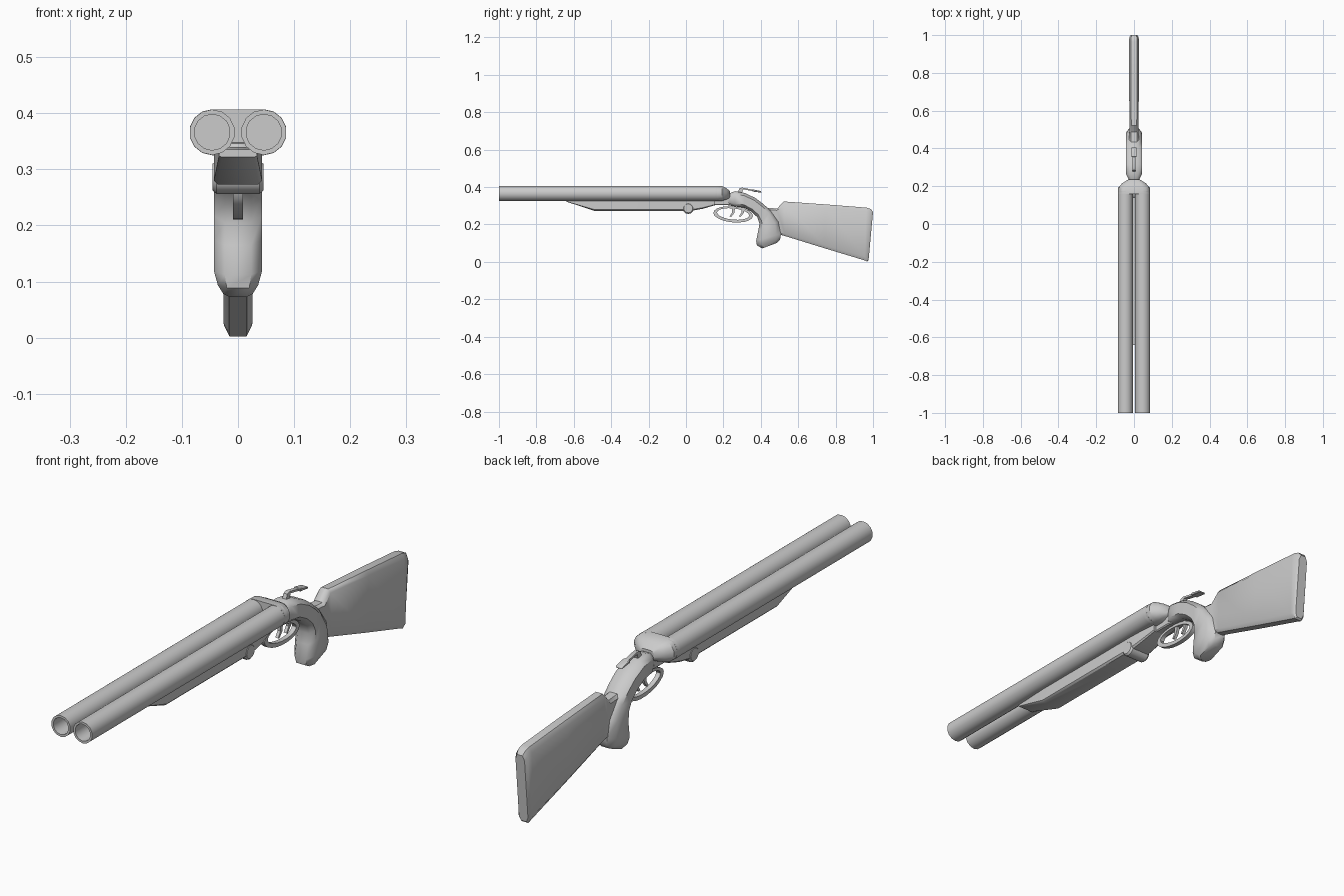
import bpy, bmesh, math

if "Cube" in bpy.data.objects:
    bpy.data.objects.remove(bpy.data.objects["Cube"])


def finish(name, bm, angle=35):
    bmesh.ops.recalc_face_normals(bm, faces=bm.faces)
    me = bpy.data.meshes.new(name)
    bm.to_mesh(me)
    bm.free()
    ob = bpy.data.objects.new(name, me)
    bpy.context.collection.objects.link(ob)
    bpy.ops.object.select_all(action='DESELECT')
    bpy.context.view_layer.objects.active = ob
    ob.select_set(True)
    bpy.ops.object.shade_smooth_by_angle(angle=math.radians(angle))
    return ob


def loft(name, rings, angle=35, closed=False):
    """Skin a list of equal-sized rings of points; cap the ends unless closed."""
    bm = bmesh.new()
    loops = [[bm.verts.new(p) for p in r] for r in rings]
    n = len(loops[0])
    pairs = list(zip(loops, loops[1:])) + ([(loops[-1], loops[0])] if closed else [])
    for a, b in pairs:
        for i in range(n):
            j = (i + 1) % n
            bm.faces.new((a[i], a[j], b[j], b[i]))
    if not closed:
        bm.faces.new(loops[0])
        bm.faces.new(loops[-1])
    return finish(name, bm, angle)


def section(yt, zt, yb, zb, w, cx=0.6, cu=0.8):
    """Chamfered section spanning a top point and a bottom point, half width w."""
    pts = [(-cx, 1), (cx, 1), (1, cu), (1, -cu), (cx, -1), (-cx, -1), (-1, -cu), (-1, cu)]
    return [(x * w, (yt + yb) / 2 + u * (yt - yb) / 2, (zt + zb) / 2 + u * (zt - zb) / 2)
            for x, u in pts]


def circle(y, r, cx, cz, n=14):
    return [(cx + r * math.cos(math.tau * (i + 0.5) / n), y,
             cz + r * math.sin(math.tau * (i + 0.5) / n)) for i in range(n)]


def stadium(y, w, h, cz, n=7):
    """Wide section with half-round ends."""
    pts = []
    for s in (1, -1):
        for i in range(n + 1):
            a = -math.pi / 2 + math.pi * i / n
            pts.append((s * (w - h + h * math.cos(a)), y, cz + s * h * math.sin(a)))
    return pts


def extrude(name, profile, w, bevel=0.0):
    """Extrude a yz outline to half width w."""
    bm = bmesh.new()
    f = bm.faces.new([bm.verts.new((-w, y, z)) for y, z in profile])
    new = bmesh.ops.extrude_face_region(bm, geom=[f])['geom']
    bmesh.ops.translate(bm, vec=(2 * w, 0, 0),
                        verts=[v for v in new if isinstance(v, bmesh.types.BMVert)])
    if bevel:
        bmesh.ops.bevel(bm, geom=bm.edges[:], offset=bevel, segments=1, affect='EDGES')
    return finish(name, bm)


# Hollow barrels
for side, x in (("left", -0.046), ("right", 0.046)):
    loft(side + "_barrel", [circle(y, r, x, 0.366) for y, r in
                            ((0.175, 0.0405), (-1, 0.0405), (-1, 0.032), (-0.85, 0.032))])

# Breech block closing the barrels
loft("breech_block", [stadium(y, w, h, z) for y, w, h, z in (
    (0.158, 0.087, 0.041, 0.366), (0.192, 0.085, 0.040, 0.366),
    (0.216, 0.063, 0.030, 0.364), (0.235, 0.032, 0.018, 0.360))])

# Fore-end under the barrels
loft("fore_end", [section(y, t, y, b, w, 0.85, 0.8) for y, t, b, w in (
    (-0.64, 0.335, 0.322, 0.034), (-0.49, 0.34, 0.273, 0.043),
    (0.03, 0.34, 0.273, 0.043), (0.09, 0.34, 0.284, 0.040), (0.155, 0.34, 0.303, 0.032))])

# Hinge pin drum
bm = bmesh.new()
rings = []
for x, r in ((-0.045, 0.024), (-0.038, 0.03), (0.038, 0.03), (0.045, 0.024)):
    rings.append([(x, 0.012 + r * math.cos(math.tau * i / 12),
                   0.286 + r * math.sin(math.tau * i / 12)) for i in range(12)])
bm.free()
loft("hinge_drum", rings)

# Receiver between breech and grip
extrude("receiver", [(0.14, 0.345), (0.27, 0.365), (0.27, 0.295), (0.225, 0.303),
                     (0.14, 0.303)], 0.022, 0.004)

# Pistol grip
loft("grip", [section(*s, 0.55, 0.62) for s in (
    (0.228, 0.365, 0.228, 0.306, 0.024), (0.262, 0.378, 0.262, 0.296, 0.041),
    (0.315, 0.368, 0.310, 0.290, 0.043), (0.37, 0.342, 0.350, 0.268, 0.043),
    (0.41, 0.312, 0.382, 0.238, 0.043), (0.455, 0.272, 0.393, 0.205, 0.043),
    (0.495, 0.215, 0.386, 0.165, 0.043), (0.508, 0.15, 0.375, 0.112, 0.043),
    (0.503, 0.118, 0.379, 0.088, 0.036), (0.487, 0.102, 0.408, 0.072, 0.026))], 50)

# Shoulder stock
loft("stock", [section(*s, 0.6, 0.86) for s in (
    (0.43, 0.290, 0.46, 0.155, 0.026), (0.487, 0.285, 0.49, 0.149, 0.025),
    (0.522, 0.323, 0.53, 0.138, 0.024), (0.75, 0.307, 0.74, 0.073, 0.026),
    (0.965, 0.290, 0.955, 0.008, 0.026), (0.988, 0.283, 0.969, 0.002, 0.025),
    (1.0, 0.268, 0.976, 0.008, 0.019))], 40)

# Trigger guard: flat band swept round an oval
guard = []
for i in range(20):
    a = math.tau * i / 20
    c, s = math.cos(a), math.sin(a)
    dy, dz = 0.252 + 0.106 * c, 0.254 + 0.043 * s - 0.008 * c
    iy, iz = 0.252 + 0.086 * c, 0.256 + 0.030 * s - 0.008 * c
    guard.append([(-0.009, dy, dz), (0.009, dy, dz), (0.009, iy, iz), (-0.009, iy, iz)])
loft("trigger_guard", guard, closed=True)

# Twin triggers
for name, y in (("front_trigger", 0.245), ("rear_trigger", 0.295)):
    extrude(name, [(y, 0.30), (y + 0.018, 0.30), (y + 0.014, 0.262), (y - 0.004, 0.240),
                   (y - 0.012, 0.243), (y + 0.002, 0.265)], 0.006)

# Top lever: stem and thumb pad
extrude("lever_stem", [(0.275, 0.365), (0.285, 0.392), (0.30, 0.397), (0.365, 0.384),
                       (0.365, 0.376), (0.305, 0.388), (0.298, 0.365)], 0.008)
extrude("lever_pad", [(0.355, 0.388), (0.40, 0.379), (0.405, 0.370), (0.355, 0.376)],
        0.014, 0.002)
